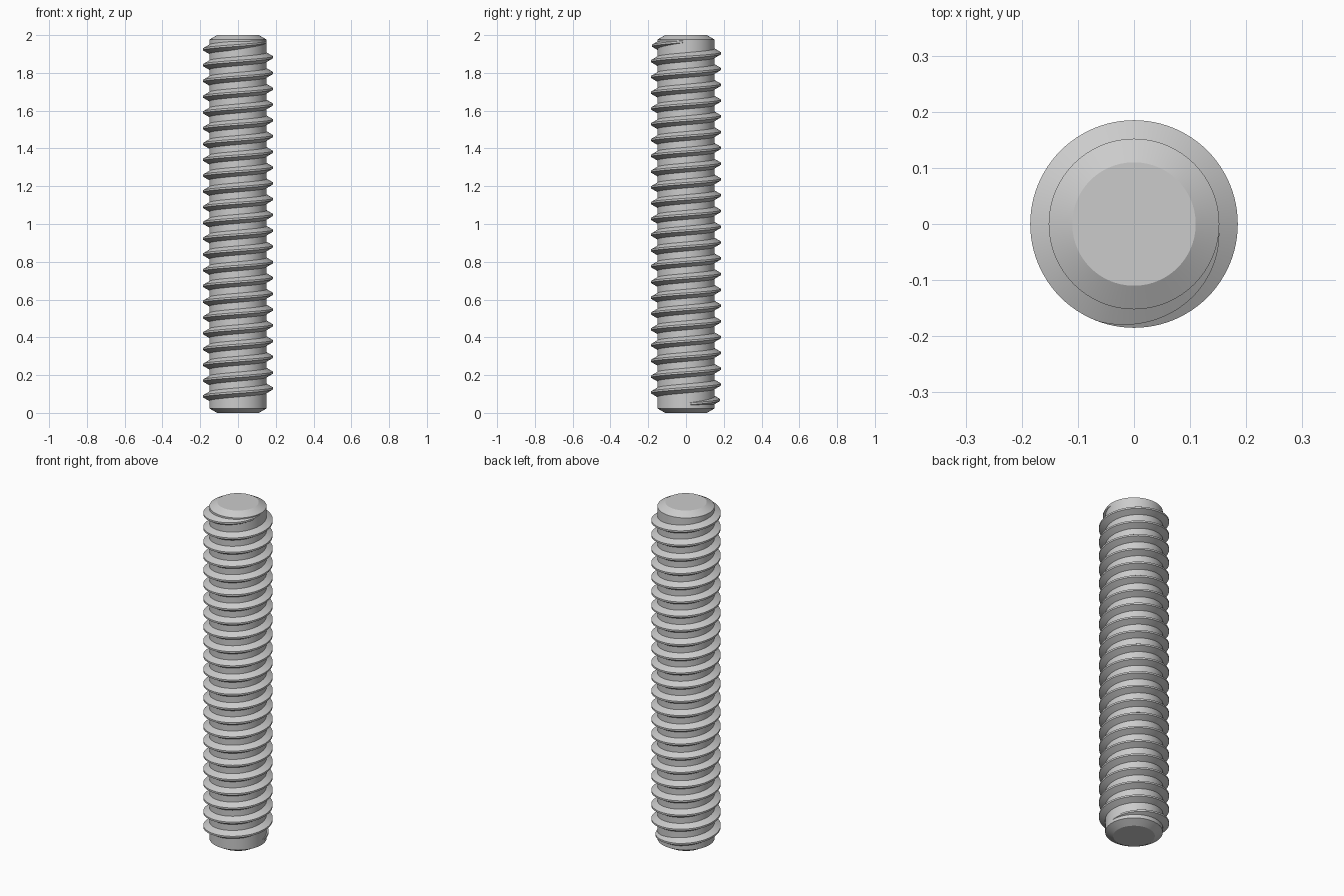
import bpy, bmesh, math

cube = bpy.data.objects.get("Cube")
if cube:
    bpy.data.objects.remove(cube, do_unlink=True)

LENGTH, ROOT, CREST, TIP = 2.0, 0.152, 0.185, 0.11
CHAMFER = 0.024
PITCH, TURNS, START = 0.0835, 23, 0.046
SEGMENTS = 96
FADE = math.radians(110)

steel = bpy.data.materials.new("grey_steel")
steel.use_nodes = True
steel.diffuse_color = (0.6, 0.6, 0.6, 1)
steel.node_tree.nodes["Principled BSDF"].inputs["Base Color"].default_value = (0.6, 0.6, 0.6, 1)


def finish(name, bm):
    """Turn a bmesh into a smooth-shaded steel object."""
    bmesh.ops.recalc_face_normals(bm, faces=bm.faces)
    mesh = bpy.data.meshes.new(name)
    bm.to_mesh(mesh)
    bm.free()
    mesh.materials.append(steel)
    obj = bpy.data.objects.new(name, mesh)
    bpy.context.collection.objects.link(obj)
    bpy.ops.object.select_all(action='DESELECT')
    obj.select_set(True)
    bpy.context.view_layer.objects.active = obj
    bpy.ops.object.shade_smooth_by_angle(angle=math.radians(20))


# Core rod with chamfered ends, one ring per profile point
bm = bmesh.new()
rings = []
for r, z in [(TIP, 0), (ROOT, CHAMFER), (ROOT, LENGTH - CHAMFER), (TIP, LENGTH)]:
    angles = [math.tau * i / SEGMENTS for i in range(SEGMENTS)]
    rings.append([bm.verts.new((r * math.cos(a), r * math.sin(a), z)) for a in angles])
for low, high in zip(rings, rings[1:]):
    for i in range(SEGMENTS):
        j = (i + 1) % SEGMENTS
        bm.faces.new((low[i], low[j], high[j], high[i]))
bm.faces.new(rings[0])
bm.faces.new(rings[-1])
finish("rod_core", bm)

# Right-handed thread ridge that sinks into the core at both ends
bm = bmesh.new()
base = ROOT - 0.01
crest_half = 0.005
base_half = crest_half + (CREST - base) * math.tan(math.radians(30))
section = [(base, -base_half), (CREST, -crest_half), (CREST, crest_half), (base, base_half)]
total = math.tau * TURNS
previous = None
for i in range(SEGMENTS * TURNS + 1):
    a = math.tau * i / SEGMENTS
    sink = max(0, 1 - min(a, total - a) / FADE) * (CREST - ROOT + 0.001)
    z = START + PITCH * a / math.tau
    row = [bm.verts.new(((r - sink) * math.cos(a), (r - sink) * math.sin(a), z + dz))
           for r, dz in section]
    if previous:
        for k in range(4):
            n = (k + 1) % 4
            bm.faces.new((previous[k], row[k], row[n], previous[n]))
    else:
        bm.faces.new(row)
    previous = row
bm.faces.new(previous)
finish("thread_ridge", bm)
